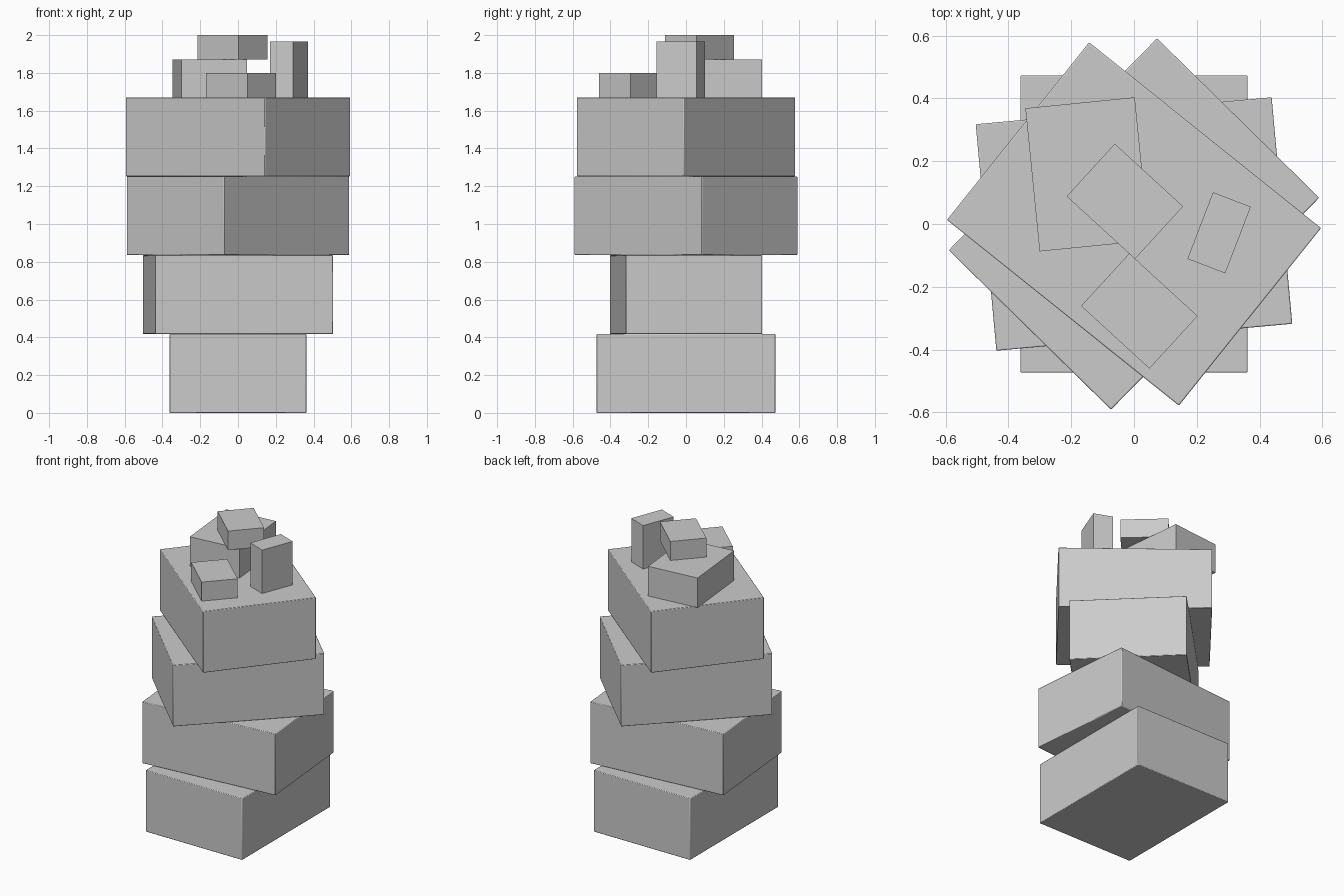
import bpy
from math import radians

if "Cube" in bpy.data.objects:
    bpy.data.objects.remove(bpy.data.objects["Cube"])


def box(name, size, centre, z, angle, bevel=0.0):
    """Box resting at height z, turned about the vertical axis."""
    bpy.ops.mesh.primitive_cube_add(
        size=1, location=(centre[0], centre[1], z + size[2] / 2),
        rotation=(0, 0, radians(angle)))
    ob = bpy.context.object
    ob.name = name
    ob.scale = size
    bpy.ops.object.transform_apply(location=False, rotation=False, scale=True)
    if bevel:
        mod = ob.modifiers.new("soft_edges", 'BEVEL')
        mod.width = bevel
        mod.segments = 2
        bpy.ops.object.shade_smooth_by_angle(angle=radians(50))
    return ob


# Stack of four identical large boxes, each turned differently
H = 0.4175
for i, angle in enumerate((90, 5.2, 45.5, -38.7)):
    box(f"large_box_{i + 1}", (0.946, 0.724, H), (0, 0), i * H, angle, 0.004)

# Small boxes on top
top = 4 * H
box("medium_box", (0.35, 0.458, 0.201), (-0.149, 0.158), top, 5.7)
box("small_box_upper", (0.295, 0.227, 0.129), (-0.029, 0.072), top + 0.201, -42.5)
box("small_box_front", (0.295, 0.227, 0.129), (0.017, -0.277), top, -42.5)
box("small_box_upright", (0.129, 0.227, 0.295), (0.271, -0.028), top, -21)
